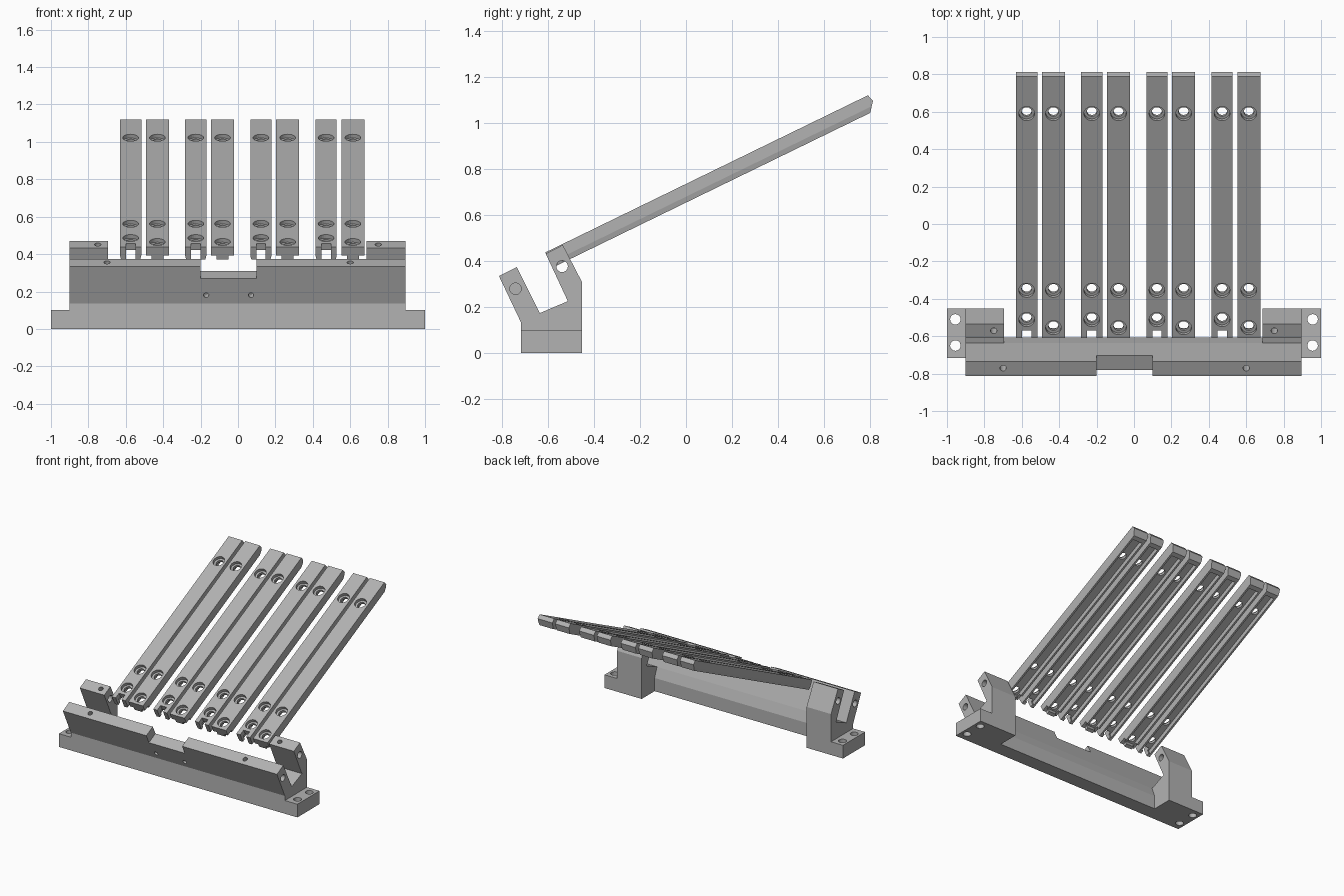
import bpy, bmesh, math
from mathutils import Vector, Matrix

cube = bpy.data.objects.get("Cube")
if cube:
    bpy.data.objects.remove(cube, do_unlink=True)

grey = bpy.data.materials.new("plain grey")
grey.use_nodes = True
COLOR = (0.45, 0.45, 0.45, 1)
grey.diffuse_color = COLOR
grey.node_tree.nodes["Principled BSDF"].inputs["Base Color"].default_value = COLOR

TILT = math.atan(0.487)
ALONG = Vector((0, math.cos(TILT), math.sin(TILT)))   # key length direction
UP = Vector((0, -math.sin(TILT), math.cos(TILT)))     # key top normal


def add_object(name, bm):
    bmesh.ops.recalc_face_normals(bm, faces=bm.faces)
    mesh = bpy.data.meshes.new(name)
    bm.to_mesh(mesh)
    bm.free()
    mesh.materials.append(grey)
    obj = bpy.data.objects.new(name, mesh)
    bpy.context.collection.objects.link(obj)
    return obj


def prism(name, profile, x0, x1):
    """Extrude a (y, z) profile along x."""
    bm = bmesh.new()
    face = bm.faces.new([bm.verts.new((x0, y, z)) for y, z in profile])
    out = bmesh.ops.extrude_face_region(bm, geom=[face])["geom"]
    moved = [v for v in out if isinstance(v, bmesh.types.BMVert)]
    bmesh.ops.translate(bm, verts=moved, vec=(x1 - x0, 0, 0))
    return add_object(name, bm)


def box(name, x0, x1, y0, y1, z0, z1):
    return prism(name, [(y0, z0), (y1, z0), (y1, z1), (y0, z1)], x0, x1)


def rod(start, direction, length, radius):
    """Cylinder cutter running from start along direction."""
    d = Vector(direction).normalized()
    place = Matrix.Translation(Vector(start) + d * length / 2) @ d.to_track_quat("Z", "Y").to_matrix().to_4x4()
    bm = bmesh.new()
    bmesh.ops.create_cone(bm, cap_ends=True, segments=24, radius1=radius,
                          radius2=radius, depth=length, matrix=place)
    return add_object("cutter", bm)


def combine(obj, others, operation):
    """Apply boolean operations and discard the helpers."""
    for other in others:
        mod = obj.modifiers.new("boolean", "BOOLEAN")
        mod.operation = operation
        mod.solver = "EXACT"
        mod.object = other
    graph = bpy.context.evaluated_depsgraph_get()
    mesh = bpy.data.meshes.new_from_object(obj.evaluated_get(graph))
    obj.modifiers.clear()
    obj.data = mesh
    for other in others:
        bpy.data.objects.remove(other, do_unlink=True)


# Frame: slotted side profile, with the rear prong kept only at the ends
profile = [(-0.717, 0), (-0.452, 0), (-0.452, 0.31), (-0.535, 0.47), (-0.609, 0.432),
           (-0.513, 0.226), (-0.635, 0.174), (-0.735, 0.374), (-0.812, 0.335), (-0.717, 0.135)]
frame = prism("frame", profile, -0.9, 0.895)
middle = [(-0.607, -0.1), (-0.607, 0.1), (-0.635, 0.174), (-0.63, 0.6), (-0.3, 0.6), (-0.3, -0.1)]
rear_gap = prism("cutter", middle, -0.695, 0.688)
notch = prism("cutter", [(-0.80, 0.261), (-0.68, 0.321), (-0.74, 0.45), (-0.88, 0.38)], -0.2, 0.1)
combine(frame, [rear_gap, notch], "DIFFERENCE")

# Mounting feet
feet = [box("foot", a, b, -0.717, -0.452, 0, 0.1) for a, b in ((-1, -0.88), (0.88, 1))]
combine(frame, feet, "UNION")

# Screw and axle holes in the frame
holes = []
for side in (-1, 1):
    for y in (-0.51, -0.65):
        holes.append(rod((side * 0.955, y, -0.05), (0, 0, 1), 0.3, 0.028))
    holes.append(rod((side, -0.74, 0.28), (-side, 0, 0), 0.25, 0.025))
    holes.append(rod((side, -0.538, 0.377), (-side, 0, 0), 0.4, 0.025))
    holes.append(rod((side * 0.75, -0.585, 0.48), -UP, 0.1, 0.017))
for x in (-0.7, 0.6):
    holes.append(rod((x, -0.785, 0.385), -UP, 0.1, 0.017))
for x in (-0.17, 0.07):
    holes.append(rod((x, -0.78, 0.16), ALONG, 0.09, 0.014))
combine(frame, holes, "DIFFERENCE")


def make_key(name, width, hole_positions, forked):
    """Bar lying along +y with its top at z = 0, hollow underneath."""
    side = [(0, 0), (1.557, 0), (1.566, -0.032), (1.532, -0.073), (0, -0.073)]
    h = width / 2
    key = prism(name, side, -h, h)
    # Narrow the underside below the side line, and ease the top edges
    cutters = []
    for s in (-1, 1):
        bm = bmesh.new()
        corner = [(h - 0.007, -0.08), (h, -0.05), (h + 0.02, -0.05), (h + 0.02, -0.08)]
        face = bm.faces.new([bm.verts.new((s * x, -0.1, z)) for x, z in corner])
        out = bmesh.ops.extrude_face_region(bm, geom=[face])["geom"]
        bmesh.ops.translate(bm, verts=[v for v in out if isinstance(v, bmesh.types.BMVert)], vec=(0, 1.8, 0))
        cutters.append(add_object("cutter", bm))
    inner = h - 0.02
    cutters.append(box("cutter", -inner, inner, 0.025, 1.5, -0.1, -0.04))
    for u in hole_positions:
        cutters.append(rod((0, u, 0.05), (0, 0, -1), 0.072, 0.042))
        cutters.append(rod((0, u, 0.05), (0, 0, -1), 0.2, 0.027))
    if forked:
        cutters.append(box("cutter", -0.025, 0.025, -0.05, 0.045, -0.1, 0.05))
    else:
        for s in (-1, 1):
            x0, x1 = sorted((s * 0.032, s * 0.1))
            cutters.append(box("cutter", x0, x1, -0.05, 0.05, -0.1, -0.05))
    combine(key, cutters, "DIFFERENCE")
    return key


# Keys: four pairs, each a forked key beside a plain one
forked = make_key("forked_key", 0.114, (0.11, 0.284, 1.335), True)
plain = make_key("plain_key", 0.123, (0.062, 0.284, 1.335), False)
for key, offset in ((forked, 0.057), (plain, 0.2)):
    for i in range(4):
        bar = key if i == 0 else key.copy()
        if i:
            bpy.context.collection.objects.link(bar)
            bar.name = f"{key.name}_{i + 1}"
        bar.location = (-0.631 + 0.3483 * i + offset, -0.61, 0.438)
        bar.rotation_euler = (TILT, 0, 0)
